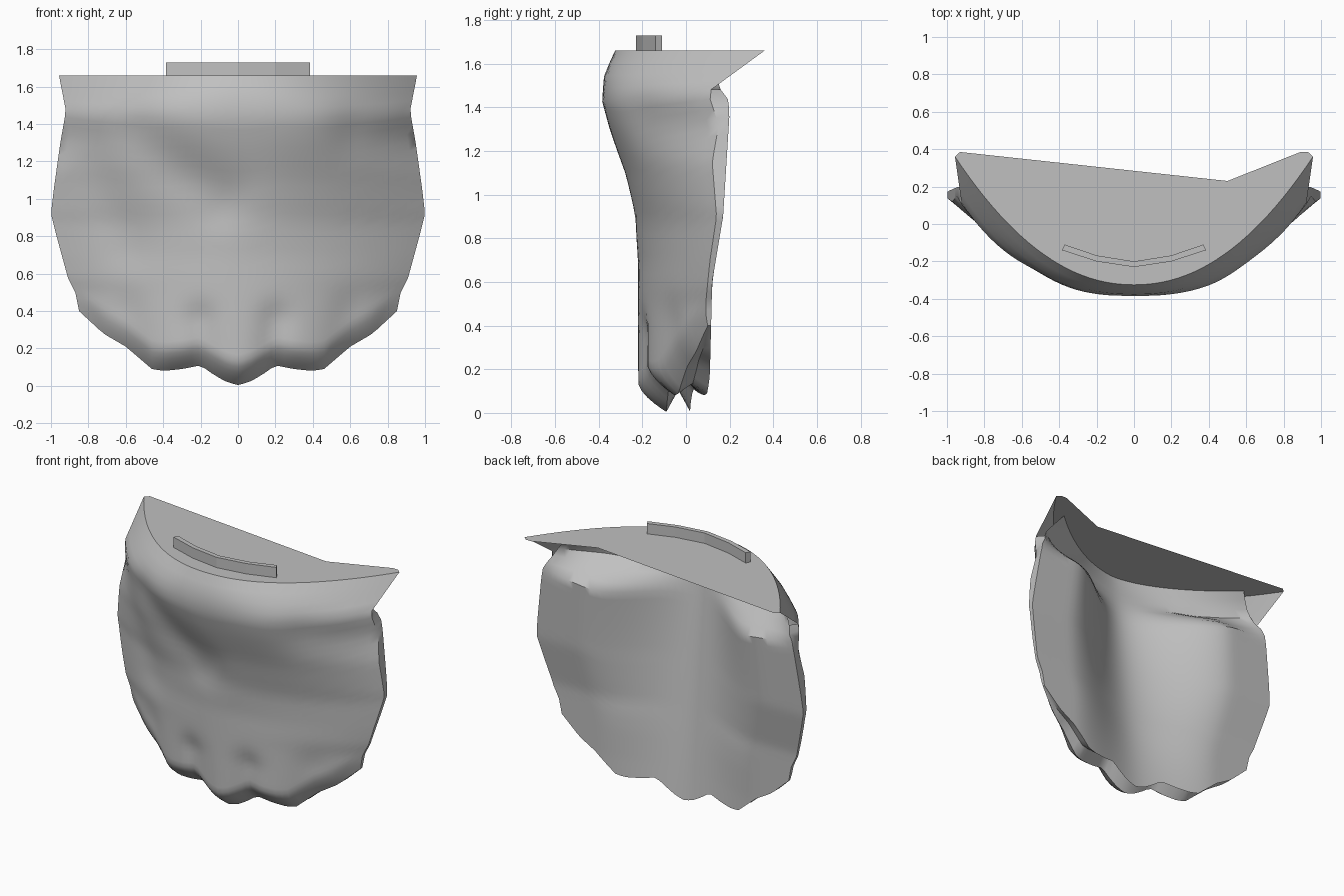
import bpy, bmesh
from mathutils import Vector

cube = bpy.data.objects.get("Cube")
if cube:
    bpy.data.objects.remove(cube, do_unlink=True)

mat = bpy.data.materials.new("plain grey")
mat.use_nodes = True
GREY = (0.53, 0.53, 0.53, 1)
mat.diffuse_color = GREY
mat.node_tree.nodes["Principled BSDF"].inputs["Base Color"].default_value = GREY

TOP = 1.66
COLS, ROWS = 48, 36


def curve(points):
    """Piecewise-linear lookup through (position, value) pairs."""
    def f(t):
        if t <= points[0][0]:
            return points[0][1]
        for (a, va), (b, vb) in zip(points, points[1:]):
            if t <= b:
                return va + (vb - va) * (t - a) / (b - a)
        return points[-1][1]
    return f


# Outline and depth profiles
hem = curve([(0, .005), (.06, .02), (.13, .06), (.2, .11), (.3, .09), (.4, .08),
             (.46, .09), (.6, .21), (.72, .28), (.85, .4)])
half_width = curve([(.4, .85), (.5, .87), (.58, .91), (.8, .97), (.92, 1), (1.05, .985),
                    (1.3, .95), (1.47, .92), (1.66, .957)])
front_mid = curve([(.5, -.22), (.7, -.22), (.9, -.24), (1.1, -.285), (1.3, -.35),
                   (1.43, -.385), (1.55, -.375), (1.66, -.325)])
front_rim = curve([(.4, .08), (.7, .11), (.9, .14), (1.15, .12), (1.32, .15),
                   (1.47, .1), (1.66, .36)])
# Roundness of the front: boxier round the upper bulge
front_power = curve([(.5, 2), (.85, 1.9), (1.1, 2.2), (1.32, 2.6), (1.45, 2.6), (1.66, 2.1)])
back_mid = curve([(0, .02), (1.66, -.2)])
back_rim = curve([(.2, .11), (.6, .12), (.9, .17), (1.38, .2), (1.45, .19),
                  (1.5, .14), (1.58, .15), (1.66, .2)])
back_narrow = curve([(1.4, 1), (1.5, .95), (1.66, .79)])
back_plateau = curve([(1.36, 1), (1.5, 0)])

# Cloth folds: start, end, width, depth
FOLDS = [((-.55, 1.35), (-.1, 1), .15, .035),
         ((.65, 1.36), (.95, 1.3), .14, .03),
         ((-.75, 1.1), (-.6, .75), .14, .02),
         ((.2, .35), (.17, .12), .09, .03),
         ((-.2, .35), (-.17, .12), .09, .03),
         ((.6, .4), (.55, .2), .1, .02),
         ((-.6, .4), (-.55, .2), .1, .02)]


def fold_depth(x, z):
    total = 0
    p = Vector((x, z))
    for a, b, width, depth in FOLDS:
        a, b = Vector(a), Vector(b)
        t = max(0, min(1, (p - a).dot(b - a) / (b - a).length_squared))
        d = (p - a.lerp(b, t)).length / width
        total += depth * 2.718 ** (-d * d)
    return total


def front_point(u, v):
    low = hem(abs(u) * .85)
    z = low + (TOP - low) * v
    x = u * half_width(z)
    mid = front_mid(z)
    y = mid + (front_rim(z) - mid) * abs(u) ** front_power(z)
    fade = (1 - u ** 4) * min(1, (TOP - z) / .2)
    y += fold_depth(x, z) * fade
    # hem tucks backwards
    tuck = max(0, 1 - (z - low) / .13) ** 1.6
    return x, y + (-.09 + .19 * u * u - y) * tuck, z


def back_point(u, v):
    low = hem(abs(u) * .85)
    z = low + (TOP - low) * v
    mid = back_mid(z)
    # central hollow between two flat side lobes, a plain arc at the top
    s = min(1, abs(u) / .7)
    blend = back_plateau(z)
    shape = blend * s * s * (3 - 2 * s) + (1 - blend) * abs(u) ** 1.7
    return u * half_width(z) * back_narrow(z), mid + (back_rim(z) - mid) * shape, z


def finish(bm, name):
    bmesh.ops.recalc_face_normals(bm, faces=bm.faces)
    mesh = bpy.data.meshes.new(name)
    bm.to_mesh(mesh)
    bm.free()
    obj = bpy.data.objects.new(name, mesh)
    obj.data.materials.append(mat)
    bpy.context.collection.objects.link(obj)
    return obj


def sheet(bm, point):
    grid = [[bm.verts.new(point(2 * c / COLS - 1, (r / ROWS) ** 1.3))
             for c in range(COLS + 1)] for r in range(ROWS + 1)]
    for lower, upper in zip(grid, grid[1:]):
        for c in range(COLS):
            bm.faces.new((lower[c], lower[c + 1], upper[c + 1], upper[c]))
    return grid


def strip(bm, one, two):
    for i in range(len(one) - 1):
        bm.faces.new((one[i], one[i + 1], two[i + 1], two[i]))


# Draped front and hollowed backing, joined along the sides and the hem
bm = bmesh.new()
front = sheet(bm, front_point)
back = sheet(bm, back_point)
for c in (0, COLS):
    rows = [r for r in range(ROWS + 1) if front[r][c].co.z < 1.5]
    strip(bm, [front[r][c] for r in rows], [back[r][c] for r in rows])
crease = []
for c in range(COLS + 1):
    a, b = front[0][c].co, back[0][c].co
    lift = .1 * (1 - abs(2 * c / COLS - 1))
    crease.append(bm.verts.new((a + b) / 2 + Vector((0, 0, lift))))
strip(bm, front[0], crease)
strip(bm, crease, back[0])
body = finish(bm, "draped_body")

# Flat lid with an uneven rear edge
bm = bmesh.new()
rim = [front_point(2 * c / COLS - 1, 1) for c in range(COLS + 1)]
rim += [(.93, .385, TOP), (.89, .385, TOP), (.5, .23, TOP), (-.93, .385, TOP)]
bm.faces.new([bm.verts.new(p) for p in rim])
lid = finish(bm, "top_lid")

# Bent tab standing on the lid
bm = bmesh.new()
outer = [(-.385, -.14), (-.2, -.2), (0, -.23), (.2, -.2), (.385, -.14)]
inner = [(-.37, -.11), (-.2, -.168), (0, -.2), (.2, -.168), (.37, -.11)]
base = bm.faces.new([bm.verts.new((x, y, TOP)) for x, y in outer + inner[::-1]])
raised = bmesh.ops.extrude_face_region(bm, geom=[base], use_keep_orig=True)["geom"]
bmesh.ops.translate(bm, vec=(0, 0, .07),
                    verts=[g for g in raised if isinstance(g, bmesh.types.BMVert)])
tab = finish(bm, "top_tab")

# Smooth cloth, crisp edges
bpy.ops.object.select_all(action="DESELECT")
body.select_set(True)
bpy.context.view_layer.objects.active = body
bpy.ops.object.shade_smooth_by_angle(angle=.7)
